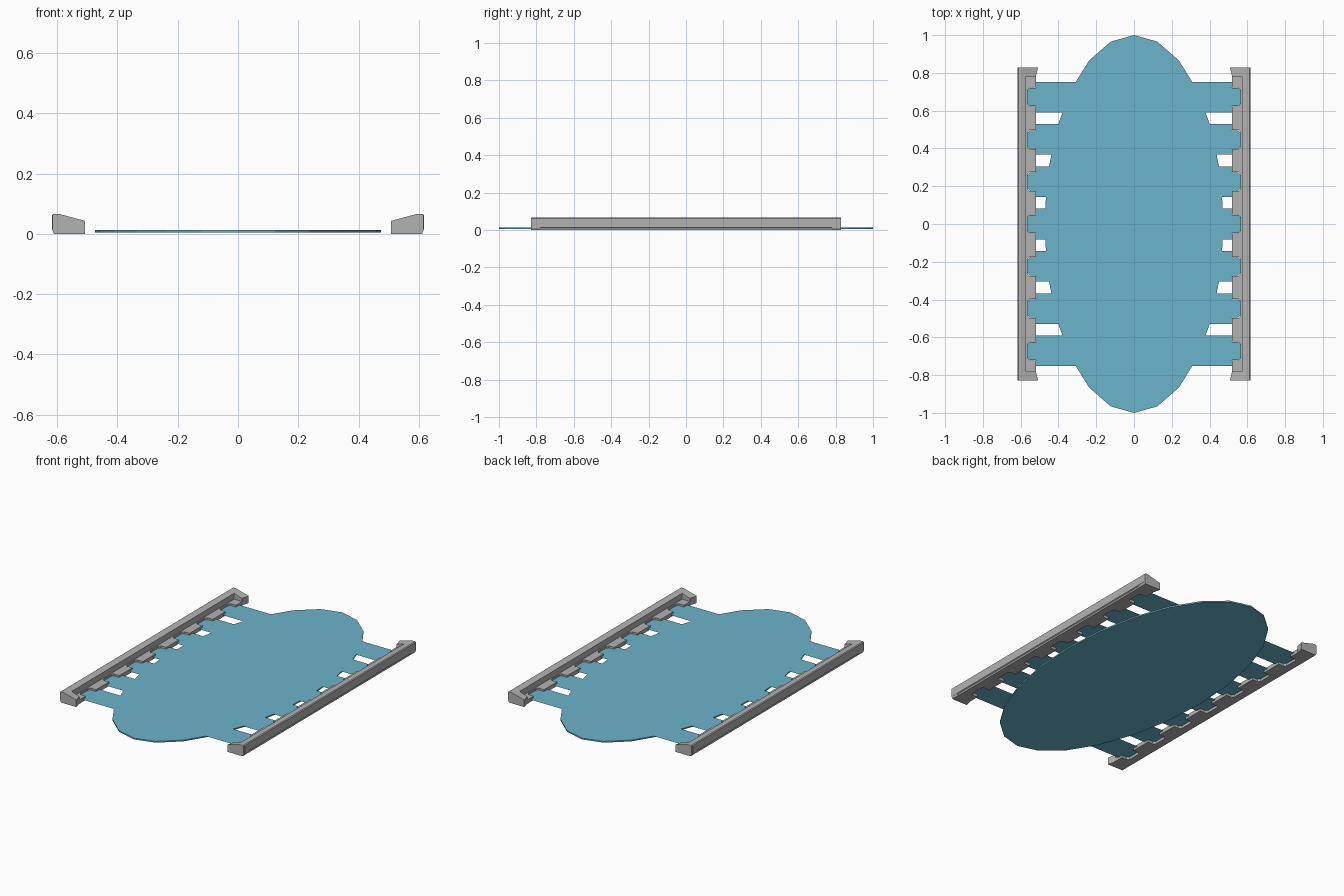
import bpy, bmesh, math
from mathutils import Vector

if "Cube" in bpy.data.objects:
    bpy.data.objects.remove(bpy.data.objects["Cube"])


def material(name, rgb):
    m = bpy.data.materials.new(name)
    m.diffuse_color = (*rgb, 1)
    m.use_nodes = True
    m.node_tree.nodes["Principled BSDF"].inputs["Base Color"].default_value = m.diffuse_color
    return m


BLUE = material("soft_blue", (0.15, 0.46, 0.60))
GREY = material("mid_grey", (0.45, 0.45, 0.45))


def prism(name, base, offset, mat):
    """Polygon swept along an offset; no offset gives a flat upward sheet."""
    bm = bmesh.new()
    face = bm.faces.new([bm.verts.new(p) for p in base])
    if offset:
        ext = bmesh.ops.extrude_face_region(bm, geom=[face])
        moved = [v for v in ext["geom"] if isinstance(v, bmesh.types.BMVert)]
        bmesh.ops.translate(bm, verts=moved, vec=Vector(offset))
        if len([f for f in bm.faces if len(f.verts) == len(base)]) < 2:
            bm.faces.new([bm.verts[i] for i in range(len(base))])
        bmesh.ops.recalc_face_normals(bm, faces=bm.faces)
    else:
        face.normal_update()
        if face.normal.z < 0:
            face.normal_flip()
    me = bpy.data.meshes.new(name)
    bm.to_mesh(me)
    bm.free()
    me.materials.append(mat)
    ob = bpy.data.objects.new(name, me)
    bpy.context.collection.objects.link(ob)
    return ob


# Oval central sheet, 24 sides
oval = [(0.475 * math.sin(a), math.cos(a), 0.005)
        for a in (i * math.tau / 24 for i in range(24))]
prism("oval_sheet", oval, (0, 0, 0.008), BLUE)

TAB_Y = [-0.672, -0.448, -0.224, 0, 0.224, 0.448, 0.672]
TAB_INNER = [0.265, 0.37, 0.425, 0.425, 0.425, 0.37, 0.265]


def head(y, x0, x1, h):
    """Chamfered connector head outline, from low y to high y."""
    c = 0.012
    return [(x0, y - h), (x0 + c, y - h), (x1 - c, y - h), (x1, y - h + c),
            (x1, y + h - c), (x1 - c, y + h), (x0, y + h)]


for s, side in ((-1, "left"), (1, "right")):
    # Connector tabs with narrower heads
    for i, (y, xi) in enumerate(zip(TAB_Y, TAB_INNER)):
        pts = [(xi, y - 0.081), (0.52, y - 0.081)] + head(y, 0.52, 0.563, 0.048) \
            + [(0.52, y + 0.081), (xi, y + 0.081)]
        # drop duplicated neighbours
        pts = [p for k, p in enumerate(pts) if p != pts[k - 1]]
        prism(f"{side}_tab_{i + 1}", [(s * x, yy, 0.0138) for x, yy in pts], None, BLUE)

    # Rail floor with sockets that receive the tab heads
    pts = [(0.58, -0.785), (0.518, -0.785)]
    for y in TAB_Y:
        pts += head(y, 0.518, 0.565, 0.05)
    pts += [(0.518, 0.785), (0.58, 0.785)]
    prism(f"{side}_rail_floor", [(s * x, y, 0) for x, y in pts], (0, 0, 0.024), GREY)

    # Raised outer wall with a sloping inner lip
    wall = [(0.572, 0), (0.611, 0), (0.611, 0.01), (0.617, 0.014), (0.617, 0.062),
            (0.612, 0.066), (0.594, 0.066), (0.572, 0.060)]
    prism(f"{side}_rail_wall", [(s * x, -0.815, z) for x, z in wall], (0, 1.63, 0), GREY)

    # Sloped end blocks
    end = [(0.508, 0), (0.611, 0), (0.616, 0.012), (0.616, 0.062), (0.611, 0.066),
           (0.594, 0.066), (0.508, 0.043)]
    for e, tag in ((-1, "front"), (1, "back")):
        block = prism(f"{side}_{tag}_rail_end", [(s * x, e * 0.78, z) for x, z in end],
                      (0, e * 0.048, 0), GREY)
        # inner edge flares outward towards the tip
        for v in block.data.vertices:
            if abs(v.co.x) < 0.51 and abs(v.co.y) < 0.79:
                v.co.x = s * 0.52
